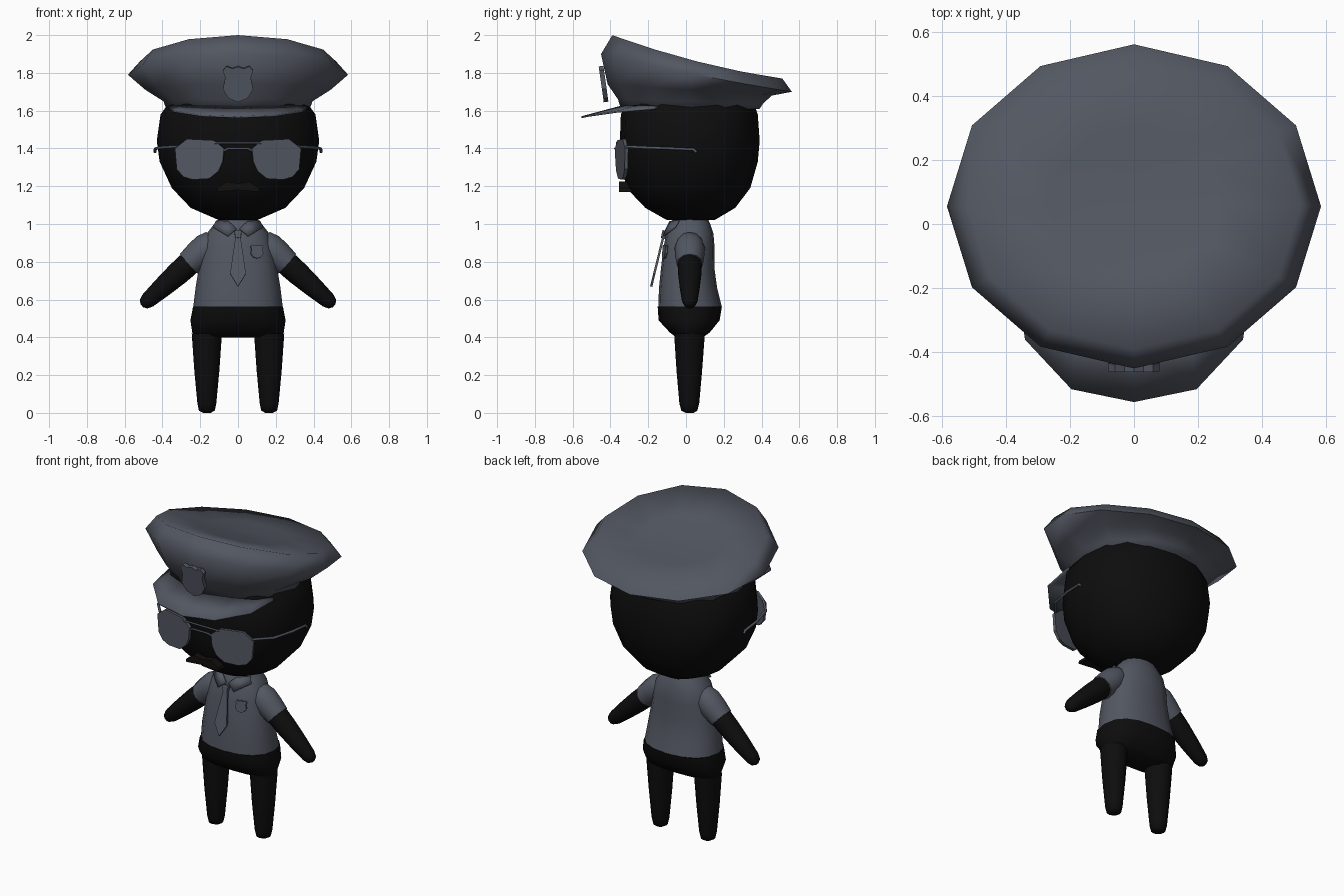
import bpy, bmesh
from math import sin, cos, pi
from mathutils import Matrix, Vector

cube = bpy.data.objects.get("Cube")
if cube:
    bpy.data.objects.remove(cube, do_unlink=True)


def material(name, rgb):
    m = bpy.data.materials.new(name)
    m.use_nodes = True
    m.diffuse_color = (*rgb, 1)
    m.node_tree.nodes["Principled BSDF"].inputs["Base Color"].default_value = (*rgb, 1)
    return m


CLOTH = material("slate blue", (0.085, 0.095, 0.12))
BLACK = material("black", (0.004, 0.004, 0.004))
BROWN = material("dark brown", (0.006, 0.005, 0.0045))


def finish(name, bm, mat, angle=50):
    bmesh.ops.recalc_face_normals(bm, faces=bm.faces)
    mesh = bpy.data.meshes.new(name)
    bm.to_mesh(mesh)
    bm.free()
    mesh.materials.append(mat)
    ob = bpy.data.objects.new(name, mesh)
    bpy.context.collection.objects.link(ob)
    bpy.ops.object.select_all(action="DESELECT")
    ob.select_set(True)
    bpy.context.view_layer.objects.active = ob
    bpy.ops.object.shade_smooth_by_angle(angle=angle * pi / 180)
    return ob


def loft(name, rings, mat, n=12, power=2, matrix=None, angle=50):
    """Skin rings of (half width, front y, back y, z at middle, z slope, z bend)."""
    bm = bmesh.new()
    loops = []
    for rx, front, back, z, *tilt in rings:
        slope, bend = tilt or (0, 0)
        loop = []
        for k in range(n):
            a = 2 * pi * k / n
            sx, sy = [(1 if v > 0 else -1) * abs(v) ** (2 / power) for v in (sin(a), -cos(a))]
            y = (front + back) / 2 + sy * (back - front) / 2
            loop.append(bm.verts.new((rx * sx, y, z + slope * sy + bend * sy * sy)))
        loops.append(loop)
    for a, b in zip(loops, loops[1:]):
        for k in range(n):
            bm.faces.new((a[k], a[(k + 1) % n], b[(k + 1) % n], b[k]))
    bm.faces.new(loops[0])
    bm.faces.new(loops[-1])
    if matrix:
        bm.transform(matrix)
    return finish(name, bm, mat, angle)


def plate(name, outline, thick, matrix, mat):
    """Extrude an x-z outline to both sides of its plane."""
    bm = bmesh.new()
    a = [bm.verts.new((x, -thick / 2, z)) for x, z in outline]
    b = [bm.verts.new((x, thick / 2, z)) for x, z in outline]
    bm.faces.new(a)
    bm.faces.new(b)
    for i in range(len(a)):
        j = (i + 1) % len(a)
        bm.faces.new((a[i], a[j], b[j], b[i]))
    bm.transform(matrix)
    return finish(name, bm, mat, 30)


def tube(name, points, radius, mat):
    curve = bpy.data.curves.new(name, "CURVE")
    curve.dimensions = "3D"
    curve.bevel_depth = radius
    curve.bevel_resolution = 1
    curve.use_fill_caps = True
    spline = curve.splines.new("POLY")
    spline.points.add(len(points) - 1)
    for p, co in zip(spline.points, points):
        p.co = (*co, 1)
    curve.materials.append(mat)
    bpy.context.collection.objects.link(bpy.data.objects.new(name, curve))


def mirrored(half):
    return half + [(-x, z) for x, z in reversed(half) if x > 0]


def place(x, y, z, rx=0, rz=0):
    return (Matrix.Translation((x, y, z)) @ Matrix.Rotation(rz, 4, "Z")
            @ Matrix.Rotation(rx, 4, "X"))


# Head
loft("head", [(.10, -.10, .15, 1.02), (.25, -.215, .26, 1.085), (.35, -.315, .34, 1.19),
              (.415, -.345, .38, 1.33), (.43, -.35, .39, 1.44), (.41, -.345, .38, 1.58),
              (.37, -.32, .36, 1.635)], BLACK, 16, 2.3)

# Cap crown, tilted up towards the front, with a shallow dished top
loft("cap_crown", [(.38, -.345, .39, 1.61), (.395, -.36, .41, 1.65, -.01, 0),
                   (.49, -.415, .455, 1.71, -.03, 0), (.583, -.45, .56, 1.79, -.1, .01),
                   (.52, -.39, .51, 1.86, -.115, .025), (.27, -.17, .30, 1.85, -.055, .01),
                   (.04, .03, .10, 1.845, -.01, 0)], CLOTH, 12, angle=80)

# Cap peak
bm = bmesh.new()
outer = [(.365, -.17, 1.615), (.34, -.36, 1.60), (.195, -.515, 1.578), (0, -.555, 1.57)]
inner = [(.355, -.15, 1.625), (.30, -.25, 1.63), (.17, -.31, 1.63), (0, -.33, 1.63)]
rows = [[bm.verts.new(p) for p in half + [(-x, y, z) for x, y, z in half[-2::-1]]]
        for half in (outer, inner)]
for i in range(len(rows[0]) - 1):
    bm.faces.new((rows[0][i], rows[0][i + 1], rows[1][i + 1], rows[1][i]))
peak = finish("cap_peak", bm, CLOTH)
peak.modifiers.new("thickness", "SOLIDIFY").thickness = 0.01

# Shield badges on cap and shirt
shield = mirrored([(0, .09), (.03, .08), (.06, .092), (.08, .07), (.068, .03),
                   (.08, -.03), (.05, -.08), (0, -.1)])
plate("cap_badge", shield, .025, place(0, -.437, 1.745, .14), CLOTH)
plate("shirt_badge", [(x * .43, z * .38) for x, z in shield], .012,
      place(.1, -.112, .855, -.12, .25), CLOTH)

# Glasses
lens = [(.125, 1.443), (.27, 1.45), (.335, 1.40), (.325, 1.29), (.29, 1.25),
        (.24, 1.235), (.15, 1.24), (.10, 1.28), (.077, 1.33), (.07, 1.40)]
for side, tag in ((1, "left"), (-1, "right")):
    flip = Matrix.Scale(-1, 4, (1, 0, 0)) if side < 0 else Matrix()
    plate(tag + "_lens", [(x - .205, z - 1.35) for x, z in lens], .018,
          flip @ place(.205, -.34, 1.35, 0, .2), CLOTH)
    tube(tag + "_temple", [(side * x, y, z) for x, y, z in
         ((.32, -.315, 1.41), (.40, -.22, 1.405), (.432, -.08, 1.40),
          (.44, .04, 1.395), (.44, .055, 1.38))], .008, CLOTH)
tube("upper_bridge", [(-.125, -.365, 1.43), (.125, -.365, 1.43)], .006, CLOTH)
tube("lower_bridge", [(-.08, -.365, 1.385), (-.05, -.375, 1.40),
                      (.05, -.375, 1.40), (.08, -.365, 1.385)], .006, CLOTH)

# Moustache
plate("moustache", mirrored([(0, 1.215), (.06, 1.225), (.11, 1.19), (.115, 1.17), (.05, 1.175),
                             (0, 1.18)]), .07, place(0, -.32, 0), BROWN)

# Shirt body
loft("shirt", [(.237, -.147, .19, .56), (.225, -.143, .165, .66), (.207, -.132, .15, .77),
               (.19, -.12, .152, .87), (.165, -.105, .145, .95), (.13, -.085, .13, .995),
               (.10, -.07, .115, 1.03)], CLOTH, 16, 2.3)

# Trousers seat
loft("trousers", [(.21, -.05, .09, .40), (.242, -.085, .125, .425), (.252, -.145, .178, .49),
                  (.238, -.15, .19, .562)], BLACK, 16, 2.5)

# Limbs and collar on both sides
for side, tag in ((1, "left"), (-1, "right")):
    flip = Matrix.Scale(-1, 4, (1, 0, 0)) if side < 0 else Matrix()
    loft(tag + "_leg", [(.02, .0, .04, 0), (.042, -.025, .06, .012), (.05, -.035, .07, .05),
                        (.066, -.05, .085, .22), (.08, -.063, .10, .42)],
         BLACK, 12, matrix=flip @ Matrix.Translation((.165, 0, 0)))
    # Arms run outwards and down from the shoulder
    direction = Vector((.38, 0, -.34))
    arm = (flip @ Matrix.Translation((.12, .02, .915))
           @ direction.to_track_quat("Z", "Y").to_matrix().to_4x4())
    for part, rings, mat in (
            ("sleeve", [(.03, -.02), (.065, .01), (.08, .06), (.078, .12), (.07, .19)], CLOTH),
            ("arm", [(.058, .1), (.064, .2), (.062, .27), (.053, .38), (.042, .48),
                     (.03, .51), (.01, .522)], BLACK)):
        loft(tag + "_" + part, [(r, -r, r, z) for r, z in rings], mat, 12, matrix=arm)
    # Collar flap
    bm = bmesh.new()
    flap = [(.008, -.108, .975), (.055, -.122, .937), (.135, -.06, .985),
            (.115, -.04, 1.02), (.05, -.088, 1.015)]
    v = [bm.verts.new((side * x, y, z)) for x, y, z in flap]
    bm.faces.new((v[0], v[1], v[4]))
    bm.faces.new((v[1], v[2], v[3], v[4]))
    collar = finish(tag + "_collar", bm, CLOTH)
    collar.modifiers.new("thickness", "SOLIDIFY").thickness = 0.008

# Tie, hanging forward from the collar
hang = place(0, -.112, .965, -.24)
plate("tie_blade", mirrored([(0, -.02), (.012, -.025), (.042, -.235), (0, -.305)]),
      .012, hang, CLOTH)
plate("tie_knot", mirrored([(0, 0), (.02, -.004), (.014, -.038), (0, -.042)]),
      .024, hang, CLOTH)
